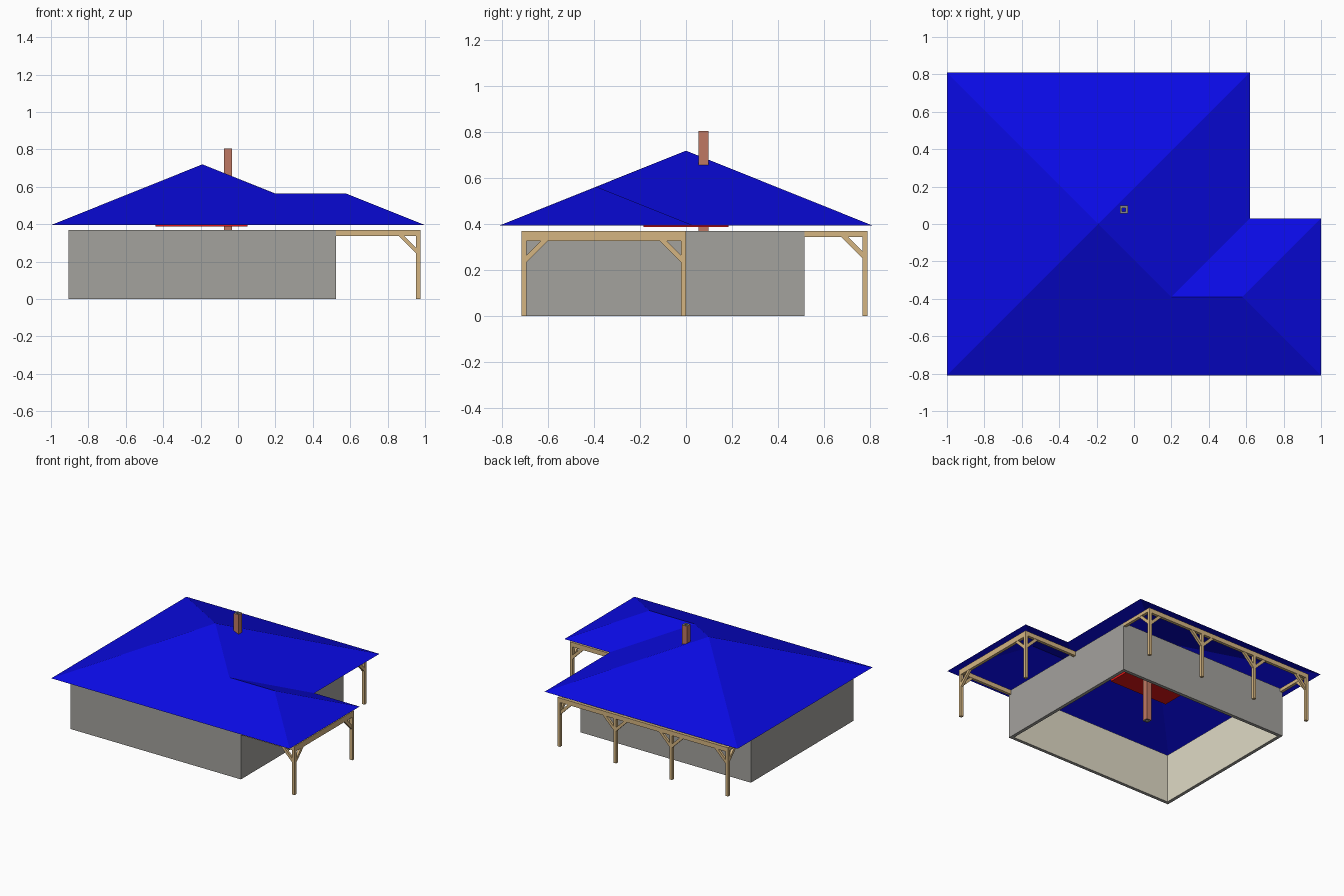
import bpy, bmesh
from mathutils import Vector

if "Cube" in bpy.data.objects:
    bpy.data.objects.remove(bpy.data.objects["Cube"])


def material(name, rgb):
    m = bpy.data.materials.new(name)
    m.diffuse_color = (*rgb, 1)
    m.use_nodes = True
    m.node_tree.nodes["Principled BSDF"].inputs["Base Color"].default_value = m.diffuse_color
    return m


ROOF = material("roof blue", (0.003, 0.003, 0.78))
WALL = material("wall grey", (0.37, 0.36, 0.34))
CREAM = material("inner cream", (0.74, 0.70, 0.56))
WOOD = material("timber", (0.66, 0.46, 0.22))
BRICK = material("brick", (0.52, 0.19, 0.125))
CAP = material("chimney cap grey", (0.25, 0.25, 0.24))
RED = material("attic red", (0.75, 0.008, 0.008))


def add_mesh(name, verts, faces, *mats, fix=True):
    me = bpy.data.meshes.new(name)
    me.from_pydata(verts, [], faces)
    if fix:
        bm = bmesh.new()
        bm.from_mesh(me)
        bmesh.ops.recalc_face_normals(bm, faces=bm.faces)
        bm.to_mesh(me)
        bm.free()
    for m in mats:
        me.materials.append(m)
    ob = bpy.data.objects.new(name, me)
    bpy.context.collection.objects.link(ob)
    return ob


def box(name, x, y, z, mat):
    verts = [(a, b, c) for c in z for a, b in
             ((x[0], y[0]), (x[1], y[0]), (x[1], y[1]), (x[0], y[1]))]
    faces = [(3, 2, 1, 0), (4, 5, 6, 7)]
    faces += [(i, (i + 1) % 4, (i + 1) % 4 + 4, i + 4) for i in range(4)]
    return add_mesh(name, verts, faces, mat)


def tube(name, x, y, z, t, outer, inner, rim_index):
    """Open rectangular tube: outer sides, inner sides, flat rims."""
    verts = []
    for d in (0, t):
        for h in z:
            verts += [(x[0] + d, y[0] + d, h), (x[1] - d, y[0] + d, h),
                      (x[1] - d, y[1] - d, h), (x[0] + d, y[1] - d, h)]
    faces, idx = [], []
    for a, b, m in ((0, 4, 0), (8, 12, 1), (0, 8, rim_index), (4, 12, rim_index)):
        for i in range(4):
            j = (i + 1) % 4
            faces.append((a + i, a + j, b + j, b + i))
            idx.append(m)
    ob = add_mesh(name, verts, faces, outer, inner)
    for p, m in zip(ob.data.polygons, idx):
        p.material_index = m
    return ob


# Hip roof with a lower wing over the carport, a thin sheet
E, R, A = 0.395, 0.563, 0.72
rv = [(-1, -.81, E), (1, -.81, E), (1, .03, E), (.62, .03, E), (.62, .81, E),
      (-1, .81, E), (-.19, 0, A), (.20, -.39, R), (.58, -.39, R)]
rf = [(0, 1, 8, 7, 6), (1, 2, 8), (2, 3, 7, 8), (3, 4, 6, 7), (4, 5, 6), (5, 0, 6)]
add_mesh("roof", rv, rf, ROOF, fix=False)

# House walls, chimney and attic box
tube("house_walls", (-.905, .525), (-.715, .515), (0, .37), .025, WALL, CREAM, 0)
tube("chimney", (-.075, -.033), (.055, .098), (0, .805), .012, BRICK, CAP, 1)
box("attic_box", (-.44, .052), (-.185, .185), (.388, .61), RED)

# Timber frames
TOP, W = 0.37, 0.022


def post(name, x, y):
    box(name, (x - W / 2, x + W / 2), (y - W / 2, y + W / 2), (0, TOP - .005), WOOD)


def brace(name, x, y, d, zt):
    """Diagonal strut from the post at x, y towards direction d."""
    d = Vector((*d, 0))
    side = Vector((-d.y, d.x, 0)) * .009
    base = Vector((x, y, 0)) + d * W / 2
    prof = [(.092, zt), (.062, zt), (0, zt - .062), (0, zt - .092)]
    verts = [base + d * u + Vector((0, 0, z)) + side * s for s in (-1, 1) for u, z in prof]
    faces = [(3, 2, 1, 0), (4, 5, 6, 7)]
    faces += [(i, (i + 1) % 4, (i + 1) % 4 + 4, i + 4) for i in range(4)]
    add_mesh(name, verts, faces, WOOD)


# Carport: two posts, one long beam, two beams back to the house
CX = 0.964
box("carport_beam", (CX - W / 2, CX + W / 2), (-.715, 0), (TOP - .043, TOP), WOOD)
for n, y, d in (("front", -.704, 1), ("rear", -.011, -1)):
    post(f"carport_post_{n}", CX, y)
    box(f"carport_tie_{n}", (.525, CX - W / 2), (y - W / 2, y + W / 2), (TOP - .034, TOP), WOOD)
    brace(f"carport_brace_side_{n}", CX, y, (0, d), TOP - .043)
    brace(f"carport_brace_house_{n}", CX, y, (-1, 0), TOP - .034)

# Back porch: four posts along the rear beam
PY = 0.779
box("porch_beam", (-.905, .525), (PY - W / 2, PY + W / 2), (TOP - .034, TOP), WOOD)
for i in range(4):
    x = -.894 + i * (1.408 / 3)
    post(f"porch_post_{i}", x, PY)
    for d in (-1, 1):
        if not (i == 0 and d < 0 or i == 3 and d > 0):
            brace(f"porch_brace_{i}_{d}", x, PY, (d, 0), TOP - .034)
    if i in (0, 3):
        box(f"porch_tie_{i}", (x - W / 2, x + W / 2), (.515, PY - W / 2), (TOP - .026, TOP), WOOD)
        brace(f"porch_brace_house_{i}", x, PY, (0, -1), TOP - .026)
